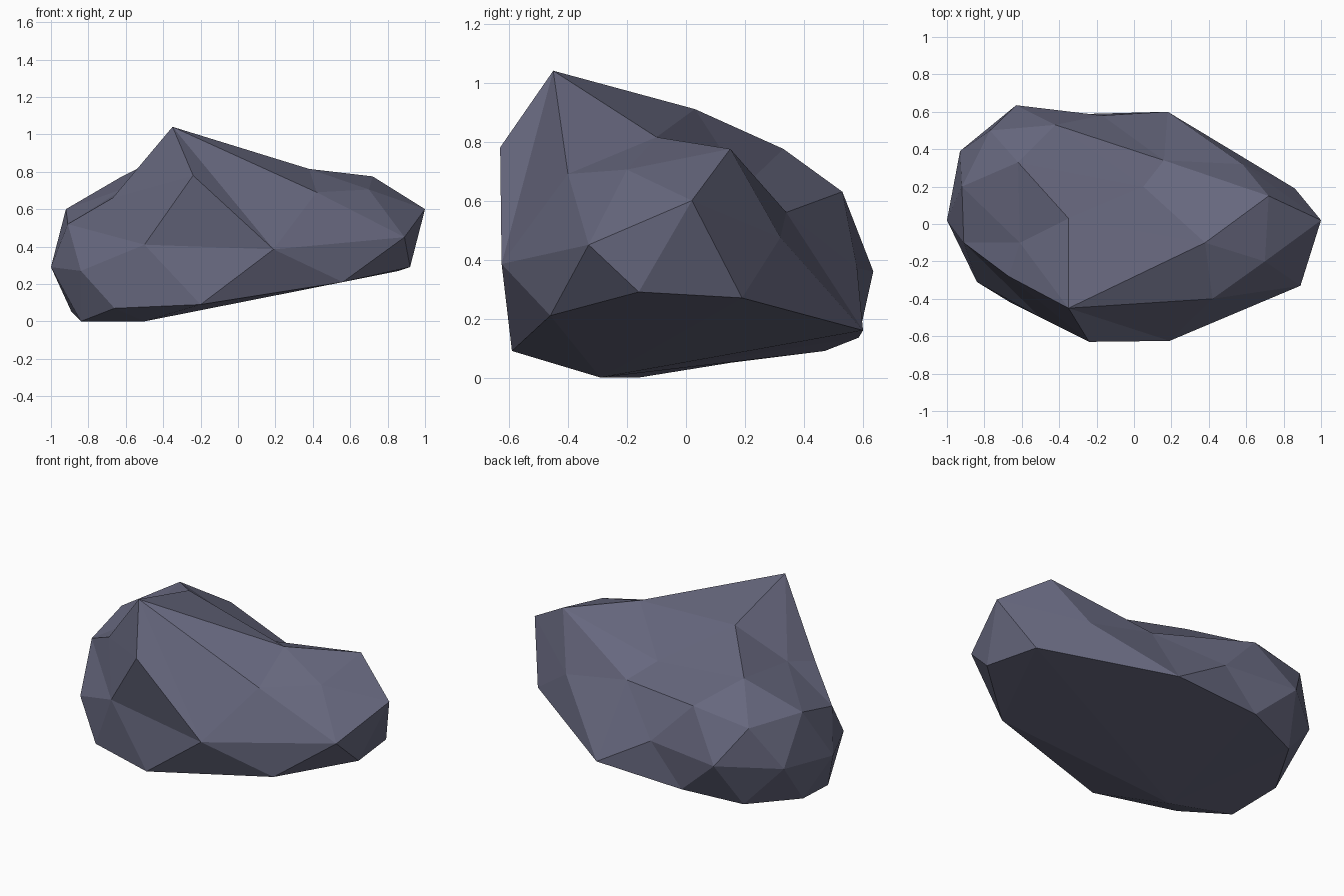
import bpy, bmesh
from mathutils import Vector

if "Cube" in bpy.data.objects:
    bpy.data.objects.remove(bpy.data.objects["Cube"])

CENTRE = Vector((0, 0, 0.42))

# Corner points of the boulder, grouped by side
corners = {
    # top ridge and upper slopes
    "peak": (-.35, -.45, 1.04), "crest": (-.35, .03, .91), "shoulder": (-.62, .33, .775),
    "saddle": (.38, -.10, .815), "knob": (.72, .15, .775), "slope1": (.42, -.40, .69),
    "slope2": (.70, -.20, .705), "left_top": (-.61, -.10, .71), "left_edge": (-.67, -.28, .66),
    "hollow1": (.05, .20, .65), "hollow2": (.16, .34, .56), "hollow3": (.58, .32, .475),
    # right end
    "nose": (1.0, .02, .60), "nose_front": (.89, -.33, .45),
    "nose_low": (.92, -.16, .29), "nose_back": (.86, .19, .27),
    # front
    "front_low": (.56, -.46, .21), "front_mid": (.19, -.625, .385), "brow": (-.24, -.63, .78),
    "undercut": (-.50, -.50, .41), "front_foot": (-.20, -.59, .09), "foot_left": (-.66, -.42, .07),
    # left end
    "left_tip": (-1.0, .02, .29), "left1": (-.92, .20, .60), "left2": (-.91, -.10, .52),
    "left3": (-.84, -.31, .27), "left4": (-.93, .39, .33),
    # back
    "back1": (-.63, .635, .36), "back2": (-.42, .53, .63), "back3": (-.77, .50, .575),
    "back4": (-.17, .58, .37), "back5": (.18, .60, .16), "back6": (-.38, .585, .135),
    # underside
    "base1": (-.715, .47, .09), "base2": (-.89, .15, .05),
    "base3": (-.84, -.16, 0), "base4": (-.50, -.29, 0),
}

# Creases that must run between particular corners
creases = [
    ("peak", "saddle"), ("saddle", "knob"), ("peak", "crest"), ("crest", "shoulder"),
    ("peak", "slope1"), ("peak", "brow"), ("brow", "front_mid"), ("peak", "front_mid"),
    ("undercut", "brow"), ("undercut", "front_mid"), ("knob", "nose"),
    ("nose", "nose_front"), ("knob", "hollow2"), ("crest", "hollow1"),
    ("front_mid", "front_foot"), ("front_mid", "front_low"), ("front_low", "nose_front"),
    ("front_foot", "front_low"), ("front_low", "nose_low"), ("nose_low", "nose_back"),
    ("nose_back", "back5"), ("back5", "back6"), ("front_foot", "foot_left"),
]

# Wrap a skin over the corners spread on a sphere, then move them to their real places
bm = bmesh.new()
verts = {}
for name, p in corners.items():
    d = Vector(p) - CENTRE
    verts[name] = bm.verts.new(Vector((d.x, d.y / .63, d.z / .45)).normalized())
bmesh.ops.convex_hull(bm, input=list(bm.verts))
for name, p in corners.items():
    verts[name].co = p


def side(a, b, c):
    """Which side of the plane through the centre, a and b the point c is on."""
    return (a.co - CENTRE).cross(b.co - CENTRE).dot(c.co - CENTRE)


def force_crease(a, b):
    """Turn the edge lying across a-b so that it joins a and b."""
    if any(b in e.verts for e in a.link_edges):
        return
    for f in a.link_faces:
        for e in f.edges:
            if a in e.verts or len(e.link_faces) != 2:
                continue
            other = [g for g in e.link_faces if g != f][0]
            c, d = e.verts
            if b in other.verts and side(a, b, c) * side(a, b, d) < 0:
                bmesh.utils.edge_rotate(e, True)
                return


for a, b in creases:
    force_crease(verts[a], verts[b])
bmesh.ops.recalc_face_normals(bm, faces=list(bm.faces))

mesh = bpy.data.meshes.new("boulder")
bm.to_mesh(mesh)
bm.free()
stone = bpy.data.materials.new("slate blue stone")
stone.diffuse_color = (.135, .138, .21, 1)
stone.use_nodes = True
stone.node_tree.nodes["Principled BSDF"].inputs["Base Color"].default_value = stone.diffuse_color
mesh.materials.append(stone)
boulder = bpy.data.objects.new("boulder", mesh)
bpy.context.collection.objects.link(boulder)
